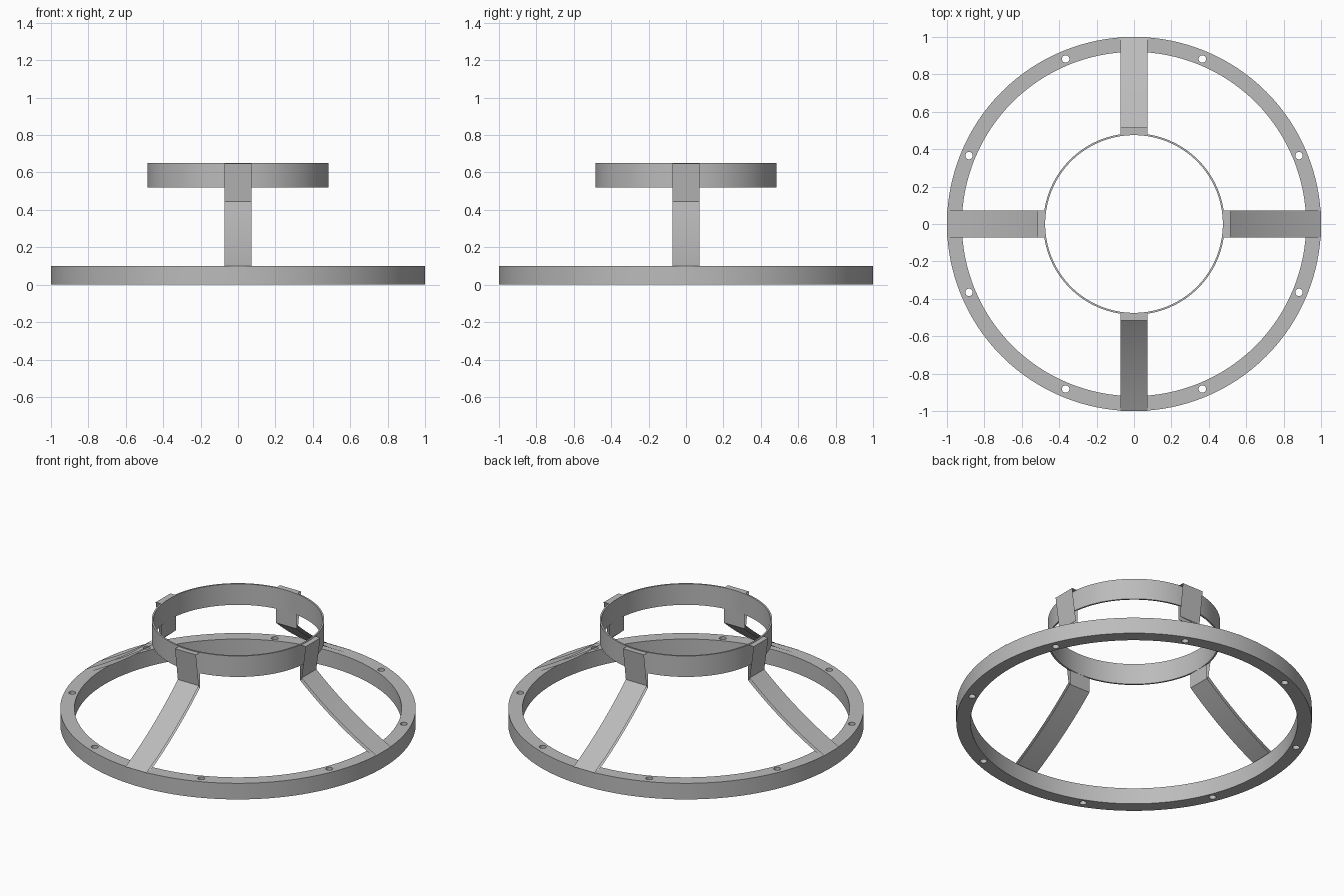
import bpy, bmesh, math
from mathutils import Vector, Matrix

cube = bpy.data.objects.get("Cube")
if cube:
    bpy.data.objects.remove(cube, do_unlink=True)

metal = bpy.data.materials.new("grey_metal")
metal.use_nodes = True
GREY = (0.5, 0.5, 0.5, 1.0)
metal.diffuse_color = GREY
metal.node_tree.nodes["Principled BSDF"].inputs["Base Color"].default_value = GREY


def add_object(name, bm):
    mesh = bpy.data.meshes.new(name)
    bm.to_mesh(mesh)
    bm.free()
    mesh.materials.append(metal)
    obj = bpy.data.objects.new(name, mesh)
    bpy.context.collection.objects.link(obj)
    return obj


def activate(obj):
    bpy.ops.object.select_all(action='DESELECT')
    obj.select_set(True)
    bpy.context.view_layer.objects.active = obj


def ring(name, inner, outer, low, high, steps=128):
    # Rectangular section swept round the z axis
    bm = bmesh.new()
    section = [(inner, low), (outer, low), (outer, high), (inner, high)]
    loops = []
    for i in range(steps):
        a = math.tau * i / steps
        loops.append([bm.verts.new((r * math.cos(a), r * math.sin(a), z)) for r, z in section])
    for i in range(steps):
        here, after = loops[i], loops[(i + 1) % steps]
        for k in range(4):
            n = (k + 1) % 4
            bm.faces.new((here[k], after[k], after[n], here[n]))
    bmesh.ops.recalc_face_normals(bm, faces=bm.faces)
    return add_object(name, bm)


# Base ring with eight bolt holes
base = ring("base_ring", 0.92, 1.0, 0.0, 0.1)
bm = bmesh.new()
for i in range(8):
    a = math.radians(22.5 + 45 * i)
    place = Matrix.Translation((0.955 * math.cos(a), 0.955 * math.sin(a), 0.05))
    bmesh.ops.create_cone(bm, cap_ends=True, segments=20, radius1=0.02,
                          radius2=0.02, depth=0.3, matrix=place)
cutter = add_object("hole_cutter", bm)
cutter.hide_render = True
mod = base.modifiers.new("bolt_holes", 'BOOLEAN')
mod.operation = 'DIFFERENCE'
mod.solver = 'EXACT'
mod.object = cutter
activate(base)
bpy.ops.object.modifier_apply(modifier=mod.name)
bpy.data.objects.remove(cutter, do_unlink=True)

# Thin upper collar
collar = ring("upper_collar", 0.475, 0.485, 0.52, 0.65)


# Legs: curved strut with a leaning bracket against the collar, open at the sides
def leg(name, turn):
    start, bend, end = Vector((0.487, 0.445)), Vector((0.72, 0.24)), Vector((1.0, 0.1))
    steps = 12
    curve = []
    for i in range(steps + 1):
        t = i / steps
        curve.append(start * (1 - t) ** 2 + bend * 2 * t * (1 - t) + end * t * t)
    under = [p + Vector((-0.011, -0.016)) for p in reversed(curve)]
    profile = [Vector((0.476, 0.647)), Vector((0.515, 0.647))] + curve + under
    half = 0.072
    bm = bmesh.new()
    left = [bm.verts.new((p.x, -half, p.y)) for p in profile]
    right = [bm.verts.new((p.x, half, p.y)) for p in profile]
    ends = [bm.faces.new(left), bm.faces.new(list(reversed(right)))]
    for i in range(len(profile)):
        n = (i + 1) % len(profile)
        bm.faces.new((left[i], right[i], right[n], left[n]))
    bmesh.ops.recalc_face_normals(bm, faces=bm.faces)
    bmesh.ops.delete(bm, geom=ends, context='FACES_ONLY')
    bmesh.ops.rotate(bm, verts=bm.verts, cent=(0, 0, 0),
                     matrix=Matrix.Rotation(turn, 3, 'Z'))
    return add_object(name, bm)


sides = ["left", "back", "right", "front"]
legs = [leg(side + "_leg", i * math.pi / 2) for i, side in enumerate(sides)]

for obj in [base, collar] + legs:
    activate(obj)
    bpy.ops.object.shade_smooth_by_angle(angle=math.radians(30))
